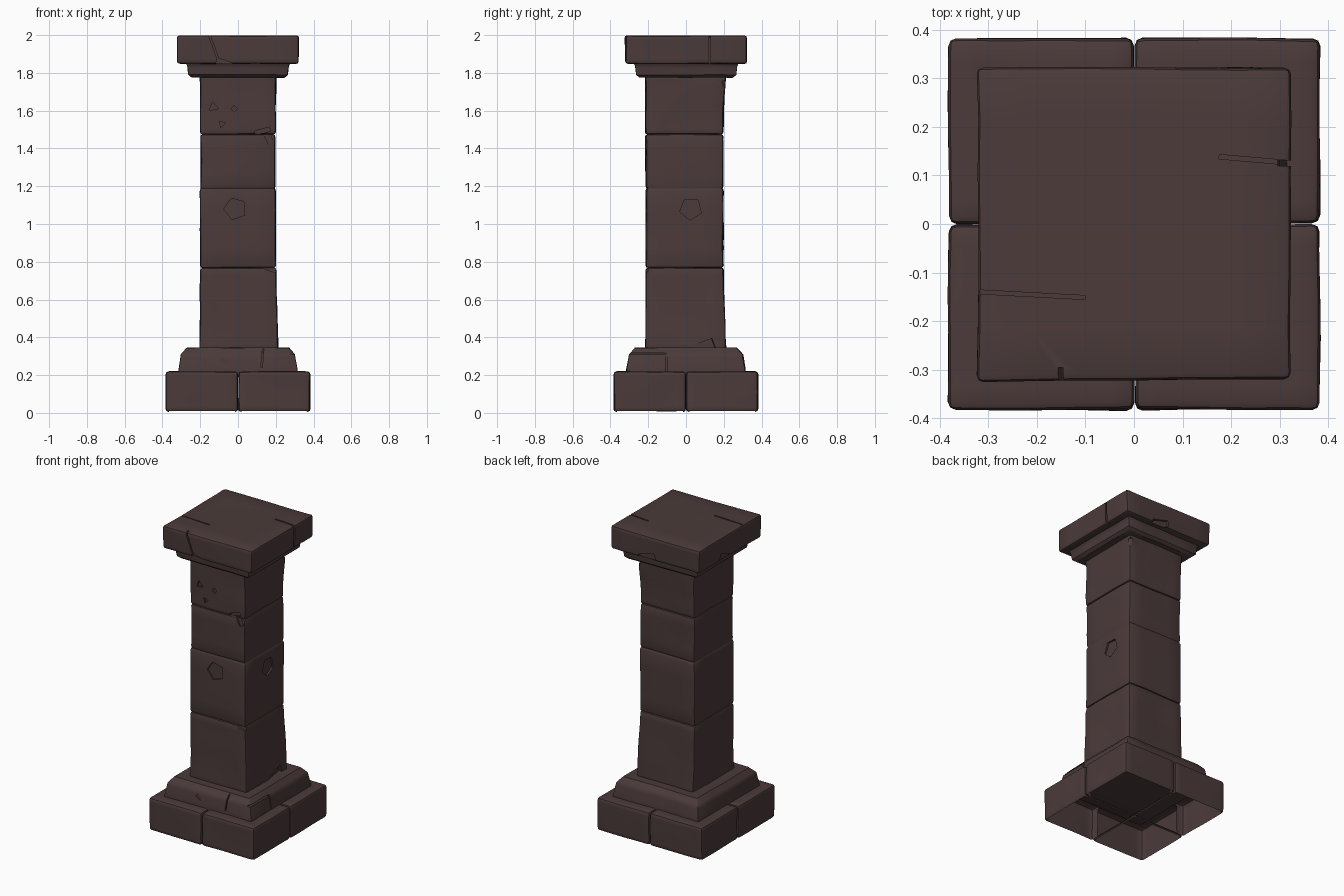
import bpy, bmesh, math
from mathutils import Vector, Matrix, noise

if "Cube" in bpy.data.objects:
    bpy.data.objects.remove(bpy.data.objects["Cube"])

stone = bpy.data.materials.new("dark brown stone")
stone.diffuse_color = (0.070, 0.043, 0.042, 1)
stone.use_nodes = True
stone.node_tree.nodes["Principled BSDF"].inputs["Base Color"].default_value = stone.diffuse_color


def make_object(name, bm):
    me = bpy.data.meshes.new(name)
    bm.to_mesh(me)
    bm.free()
    me.materials.append(stone)
    ob = bpy.data.objects.new(name, me)
    bpy.context.collection.objects.link(ob)
    return ob


def smooth(ob):
    me = ob.data
    me.polygons.foreach_set("use_smooth", [True] * len(me.polygons))
    me.set_sharp_from_angle(angle=math.radians(35))


def stack(name, rings, bevel=0.012, rough=0.006, cuts=5, open_base=False):
    """Worn stone lofted through rectangles (z, x0, x1, y0, y1)."""
    bm = bmesh.new()
    loops = [[bm.verts.new(p) for p in ((x0, y0, z), (x1, y0, z), (x1, y1, z), (x0, y1, z))]
             for z, x0, x1, y0, y1 in rings]
    bm.faces.new(loops[0][::-1])
    bm.faces.new(loops[-1])
    for a, b in zip(loops, loops[1:]):
        for i in range(4):
            j = (i + 1) % 4
            bm.faces.new((a[i], a[j], b[j], b[i]))
    bmesh.ops.recalc_face_normals(bm, faces=bm.faces)
    bmesh.ops.subdivide_edges(bm, edges=bm.edges[:], cuts=cuts, use_grid_fill=True)
    bm.normal_update()
    sharp = [e for e in bm.edges if e.calc_face_angle(0) > math.radians(50)]
    bmesh.ops.bevel(bm, geom=sharp, offset=bevel, offset_type='OFFSET',
                    segments=2, profile=0.5, affect='EDGES', clamp_overlap=True)
    if open_base:
        bm.normal_update()
        dead = []
        for f in bm.faces:
            c, n = f.calc_center_median(), f.normal
            near, far = sorted((abs(c.x), abs(c.y)))
            inner = near < 0.004 and far < 0.33 and abs(n.z) < 0.1
            if n.z < -0.9 or inner:
                dead.append(f)
        bmesh.ops.delete(bm, geom=dead, context='FACES')
    for v in bm.verts:
        n = noise.noise_vector(v.co * 5 + Vector((3, 7, 1)))
        v.co += Vector((n.x, n.y, n.z * 0.4)) * rough
    ob = make_object(name, bm)
    smooth(ob)
    return ob


def square(z, h):
    return (z, -h, h, -h, h)


def box_cut(loc, size, rot=(0, 0, 0)):
    bm = bmesh.new()
    bmesh.ops.create_cube(bm, size=1)
    m = Matrix.Translation(loc)
    for i, ax in enumerate("XYZ"):
        m = m @ Matrix.Rotation(math.radians(rot[i]), 4, ax)
    bm.transform(m @ Matrix.Diagonal((*size, 1)))
    return make_object("cutter", bm)


def disc_cut(loc, radius, depth, axis, turn, sides=5):
    bm = bmesh.new()
    bmesh.ops.create_cone(bm, cap_ends=True, segments=sides, radius1=radius,
                          radius2=radius, depth=depth)
    rot = Matrix.Rotation(math.pi / 2, 4, axis) @ Matrix.Rotation(math.radians(turn), 4, 'Z')
    bm.transform(Matrix.Translation(loc) @ rot)
    return make_object("cutter", bm)


def carve(ob, cutters):
    """Cut one chip at a time; skip any cut that would lose the stone."""
    for c in cutters:
        c.hide_render = True
        m = ob.modifiers.new("chip", 'BOOLEAN')
        m.operation, m.object, m.solver = 'DIFFERENCE', c, 'EXACT'
        bpy.context.view_layer.update()
        deps = bpy.context.evaluated_depsgraph_get()
        me = bpy.data.meshes.new_from_object(ob.evaluated_get(deps))
        ob.modifiers.clear()
        if len(me.vertices) > 0.8 * len(ob.data.vertices):
            ob.data = me
        bpy.data.objects.remove(c)
    smooth(ob)


# Base: four corner blocks, hollow and open underneath
for sx, xn in ((-1, "left"), (1, "right")):
    for sy, yn in ((-1, "front"), (1, "back")):
        x0, x1 = sorted((sx * 0.001, sx * 0.382))
        y0, y1 = sorted((sy * 0.001, sy * 0.382))
        stack(f"base_block_{yn}_{xn}", [(0.005, x0, x1, y0, y1), (0.22, x0, x1, y0, y1)],
              bevel=0.016, rough=0.004, cuts=7, open_base=True)

# Stepped plinth above the base
plinth = stack("plinth", [square(0.20, 0.314), square(0.235, 0.312),
                          square(0.310, 0.300), square(0.345, 0.270)], bevel=0.006, cuts=3)
carve(plinth, [
    box_cut((0.13, -0.30, 0.30), (0.008, 0.05, 0.12), (0, 5, 0)),
    box_cut((0.31, -0.105, 0.26), (0.03, 0.008, 0.11)),
    box_cut((0.31, -0.21, 0.312), (0.06, 0.20, 0.008)),
    box_cut((-0.07, -0.312, 0.275), (0.04, 0.02, 0.02), (0, 30, 0)),
])

# Shaft: three stones, the middle one with a faint joint
lower = stack("shaft_lower", [(0.33, -0.202, 0.214, -0.214, 0.214),
                              (0.52, -0.200, 0.206, -0.213, 0.204),
                              (0.768, -0.200, 0.200, -0.213, 0.198)])
carve(lower, [
    box_cut((0.215, 0.09, 0.35), (0.03, 0.12, 0.05), (20, 0, 10)),
    box_cut((0.17, -0.215, 0.765), (0.07, 0.03, 0.025), (0, 20, 0)),
])
middle = stack("shaft_middle", [(0.768, -0.200, 0.200, -0.213, 0.198),
                                (1.175, -0.201, 0.200, -0.213, 0.198),
                                (1.188, -0.196, 0.195, -0.208, 0.192),
                                (1.20, -0.197, 0.197, -0.212, 0.196),
                                (1.475, -0.199, 0.197, -0.213, 0.196)], cuts=3)
carve(middle, [
    disc_cut((-0.015, -0.213, 1.08), 0.06, 0.022, 'X', 20),
    disc_cut((0.200, 0.025, 1.08), 0.06, 0.022, 'Y', 50),
    box_cut((0.16, -0.218, 1.46), (0.03, 0.03, 0.07), (0, -25, 0)),
])
upper = stack("shaft_upper", [(1.475, -0.199, 0.199, -0.213, 0.196),
                              (1.62, -0.200, 0.200, -0.214, 0.200),
                              (1.79, -0.202, 0.202, -0.216, 0.210)])
carve(upper, [
    disc_cut((-0.13, -0.215, 1.62), 0.028, 0.03, 'X', 10, 3),
    disc_cut((-0.085, -0.215, 1.53), 0.02, 0.03, 'X', 40, 3),
    disc_cut((-0.02, -0.215, 1.61), 0.018, 0.02, 'X', 0, 4),
    box_cut((0.13, -0.215, 1.492), (0.08, 0.035, 0.022), (0, -15, 0)),
    box_cut((0.205, 0.215, 1.73), (0.03, 0.03, 0.06), (10, 0, 45)),
])

# Capital: chamfered moulding under a heavy slab
stack("capital_moulding", [square(1.775, 0.245), square(1.79, 0.263),
                           square(1.835, 0.268), square(1.86, 0.280)], bevel=0.003, cuts=3)
slab = stack("capital_slab", [square(1.848, 0.320), square(1.998, 0.322)],
             bevel=0.013, rough=0.005)
carve(slab, [
    box_cut((-0.13, -0.325, 1.94), (0.009, 0.06, 0.16), (0, -20, 0)),
    box_cut((-0.07, -0.322, 1.85), (0.09, 0.04, 0.03), (0, 20, 0)),
    box_cut((0.315, 0.125, 1.94), (0.04, 0.011, 0.20)),
    box_cut((0.25, 0.132, 1.998), (0.15, 0.009, 0.022), (0, 0, -5)),
    box_cut((-0.22, -0.145, 1.998), (0.24, 0.008, 0.012), (0, 0, -3)),
    box_cut((0.06, 0.325, 1.86), (0.12, 0.04, 0.04), (0, 15, 0)),
    box_cut((-0.322, 0.05, 1.86), (0.03, 0.10, 0.04), (20, 0, 0)),
])
